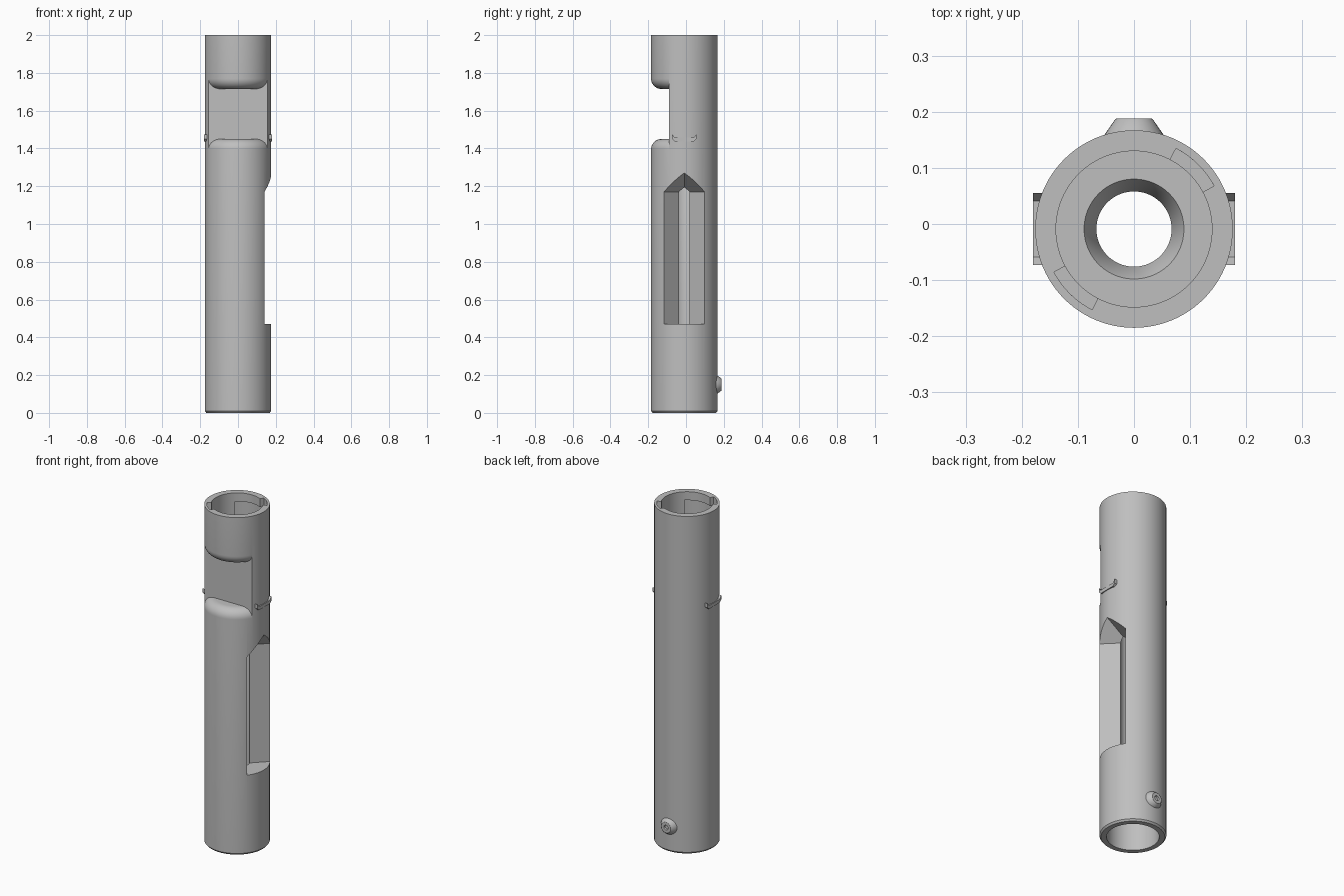
import bpy, bmesh, math
from mathutils import Matrix, Vector

CY = -0.009      # tube axis offset in y
R = 0.176        # outer radius

if "Cube" in bpy.data.objects:
    bpy.data.objects.remove(bpy.data.objects["Cube"], do_unlink=True)

grey = bpy.data.materials.new("plain grey")
grey.use_nodes = True
grey.diffuse_color = (0.52, 0.52, 0.52, 1)
grey.node_tree.nodes["Principled BSDF"].inputs["Base Color"].default_value = (0.52, 0.52, 0.52, 1)


def finish(name, bm):
    bmesh.ops.remove_doubles(bm, verts=bm.verts, dist=1e-5)
    bmesh.ops.recalc_face_normals(bm, faces=bm.faces)
    mesh = bpy.data.meshes.new(name)
    bm.to_mesh(mesh)
    bm.free()
    mesh.materials.append(grey)
    obj = bpy.data.objects.new(name, mesh)
    bpy.context.collection.objects.link(obj)
    return obj


def lathe(profile, sides):
    """Turn a closed (radius, height) outline around z."""
    bm = bmesh.new()
    rings = []
    for i in range(sides):
        a = math.tau * i / sides
        rings.append([bm.verts.new((r * math.cos(a), r * math.sin(a), z)) for r, z in profile])
    n = len(profile)
    for i in range(sides):
        p, q = rings[i], rings[(i + 1) % sides]
        for j in range(n):
            k = (j + 1) % n
            if profile[j][0] == 0 and profile[k][0] == 0:
                continue
            bm.faces.new((p[j], q[j], q[k], p[k]))
    bmesh.ops.remove_doubles(bm, verts=bm.verts, dist=1e-5)
    return bm


def prism(outline, low, high):
    """Extrude a flat outline along z."""
    bm = bmesh.new()
    face = bm.faces.new([bm.verts.new((x, y, low)) for x, y in outline])
    top = bmesh.ops.extrude_face_region(bm, geom=[face])["geom"]
    bmesh.ops.translate(bm, vec=(0, 0, high - low), verts=[v for v in top if isinstance(v, bmesh.types.BMVert)])
    return bm


def place(bm, matrix):
    bmesh.ops.transform(bm, matrix=matrix, verts=bm.verts)
    return bm


def activate(obj):
    bpy.ops.object.select_all(action='DESELECT')
    obj.select_set(True)
    bpy.context.view_layer.objects.active = obj


def carve(target, cutter):
    cutter.hide_render = True
    mod = target.modifiers.new("cut", 'BOOLEAN')
    mod.operation, mod.solver, mod.object = 'DIFFERENCE', 'EXACT', cutter
    activate(target)
    bpy.ops.object.modifier_apply(modifier=mod.name)
    bpy.data.objects.remove(cutter, do_unlink=True)


def smooth(obj):
    activate(obj)
    bpy.ops.object.shade_smooth_by_angle(angle=math.radians(30))


axis = Matrix.Translation((0, CY, 0))

# Tube with wide sockets at both ends and a narrow bore between them
tube = finish("tube_body", place(lathe([
    (0.139, 0), (0.168, 0), (R, 0.01), (R, 2), (0.139, 2), (0.139, 1.8),
    (0.089, 1.8), (0.067, 1.76), (0.067, 0.3), (0.139, 0.3)], 96), axis))

# Flat front recess whose upper and lower rims are rounded over
fillet = 0.055
arc = [math.radians(a) for a in range(0, 91, 10)]
low = [(R - fillet + fillet * math.sin(a), 1.395 + fillet * math.cos(a)) for a in arc]
high = [(r, 1.715 + 1.45 - z) for r, z in reversed(low)]
recess = lathe([(0, 1.45)] + low + [(0.25, 1.395), (0.25, 1.77)] + high + [(0, 1.715)], 96)
cut = bmesh.ops.bisect_plane(recess, geom=recess.verts[:] + recess.edges[:] + recess.faces[:],
                             plane_co=(0, -0.081, 0), plane_no=(0, 1, 0), clear_outer=True)
bmesh.ops.holes_fill(recess, edges=[e for e in recess.edges if e.is_boundary], sides=0)
carve(tube, finish("recess_cutter", place(recess, axis)))

# Vee pocket on the left side with a pyramid top, opening into the bore
half = 0.18
pocket = lathe([(0, 0.47), (half, 0.47), (half, 1.17), (0, 1.17 + half * 0.7)], 4)
carve(tube, finish("pocket_cutter", place(pocket, Matrix.Translation((0.033 + half, CY, 0)))))


# Two bayonet slots in the top socket, each with a sideways groove
def sector(start, end):
    steps = max(4, round((end - start) / 4))
    angles = [math.radians(start + (end - start) * i / steps) for i in range(steps + 1)]
    outer = [(0.162 * math.cos(a), 0.162 * math.sin(a)) for a in angles]
    inner = [(0.12 * math.cos(a), 0.12 * math.sin(a)) for a in reversed(angles)]
    return outer + inner


for turn in (0, 180):
    carve(tube, finish("groove_cutter", place(prism(sector(turn + 28, turn + 130), 1.86, 1.95), axis)))
    carve(tube, finish("slot_cutter", place(prism(sector(turn + 28.3, turn + 62.5), 1.9, 2.1), axis)))
smooth(tube)

# Tapered locking pin with a dimple, low on the back
pin = lathe([(0, 0.145), (0.056, 0.145), (0.052, 0.16), (0.034, 0.186), (0.031, 0.188),
             (0.014, 0.188), (0.012, 0.178), (0, 0.178)], 32)
smooth(finish("locking_pin", place(pin, Matrix.Translation((0, 0, 0.15)) @ Matrix.Rotation(-math.pi / 2, 4, 'X'))))

# Thin ledges with upturned ends on both sides
ledge = [(-0.064, 1.475), (-0.064, 1.45), (-0.05, 1.437), (0.05, 1.437), (0.064, 1.45),
         (0.064, 1.475), (0.05, 1.457), (-0.05, 1.457)]
upright = Matrix(((0, 0, 1, 0), (1, 0, 0, CY), (0, 1, 0, 0), (0, 0, 0, 1)))
for name, inner, outer in (("left_ledge", 0.155, 0.18), ("right_ledge", -0.18, -0.155)):
    finish(name, place(prism(ledge, inner, outer), upright))
